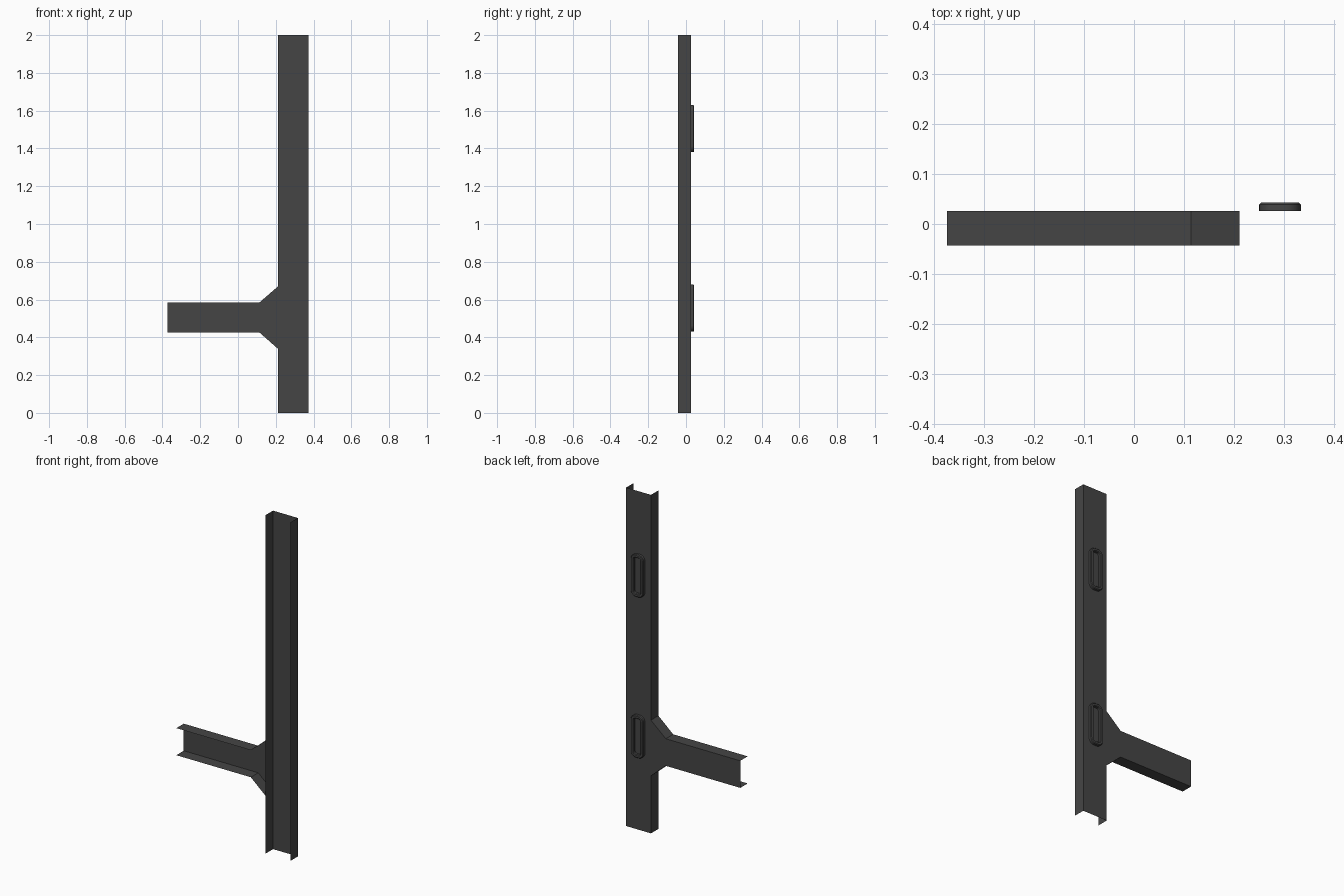
import bpy, bmesh, math

if "Cube" in bpy.data.objects:
    bpy.data.objects.remove(bpy.data.objects["Cube"])

BACK, FRONT = 0.026, -0.043      # web plane and free edge of the flanges
XL, XR = 0.211, 0.373            # post sides

mat = bpy.data.materials.new("dark grey")
mat.diffuse_color = (0.06, 0.06, 0.06, 1)
mat.use_nodes = True
mat.node_tree.nodes["Principled BSDF"].inputs["Base Color"].default_value = mat.diffuse_color


def finish(bm, name):
    me = bpy.data.meshes.new(name)
    bm.to_mesh(me)
    bm.free()
    me.materials.append(mat)
    ob = bpy.data.objects.new(name, me)
    bpy.context.collection.objects.link(ob)
    return ob


def sheet(name, web_polys, flange_lines):
    """Thin folded sheet: back web polygons plus flanges pulled to the front."""
    bm = bmesh.new()
    for poly in web_polys:
        bm.faces.new([bm.verts.new((x, BACK, z)) for x, z in poly])
    for line in flange_lines:
        for (x0, z0), (x1, z1) in zip(line, line[1:]):
            bm.faces.new([bm.verts.new(p) for p in (
                (x0, BACK, z0), (x1, BACK, z1), (x1, FRONT, z1), (x0, FRONT, z0))])
    bmesh.ops.remove_doubles(bm, verts=bm.verts, dist=1e-4)
    return finish(bm, name)


# Channel post and side arm with flared gusset, one folded sheet
AX, GX = -0.373, 0.114
z0, z1, g0, g1 = 0.425, 0.585, 0.34, 0.669
zs = [0, g0, g1, 2]
webs = [[(XR, a), (XL, a), (XL, b), (XR, b)] for a, b in zip(zs, zs[1:])]
webs += [[(XL, g0), (GX, z0), (GX, z1), (XL, g1)],
         [(GX, z0), (AX, z0), (AX, z1), (GX, z1)]]
flanges = [[(x, z) for z in zs] for x in (XL, XR)]
flanges += [[(AX, z1), (GX, z1), (XL, g1)], [(AX, z0), (GX, z0), (XL, g0)]]
sheet("channel_frame", webs, flanges)


def rounded_loop(bm, cx, cz, hw, hh, r, y, n=6):
    out = []
    for q, (sx, sz) in enumerate(((1, 1), (-1, 1), (-1, -1), (1, -1))):
        for i in range(n + 1):
            a = math.pi / 2 * (q + i / n)
            out.append(bm.verts.new((cx + sx * (hw - r) + r * math.cos(a), y,
                                     cz + sz * (hh - r) + r * math.sin(a))))
    return out


# Raised oval rims around the slots on the back
def slot_rim(name, cz):
    bm = bmesh.new()
    profile = [(0, 0.026), (0, 0.039), (0.004, 0.043), (0.015, 0.043),
               (0.019, 0.039), (0.019, 0.0262)]
    loops = [rounded_loop(bm, 0.2915, cz, 0.0415 - d, 0.125 - d,
                          max(0.032 - d, 0.005), y) for d, y in profile]
    for a, b in zip(loops, loops[1:]):
        for i in range(len(a)):
            j = (i + 1) % len(a)
            bm.faces.new((a[i], a[j], b[j], b[i]))
    bmesh.ops.recalc_face_normals(bm, faces=bm.faces)
    # open shell: make the top of the rim face outwards
    if sum(f.normal.y * f.calc_area() for f in bm.faces) < 0:
        bmesh.ops.reverse_faces(bm, faces=bm.faces)
    ob = finish(bm, name)
    bpy.ops.object.select_all(action='DESELECT')
    ob.select_set(True)
    bpy.context.view_layer.objects.active = ob
    bpy.ops.object.shade_smooth_by_angle(angle=math.radians(30))


for name, cz in (("lower_slot_rim", 0.555), ("upper_slot_rim", 1.505)):
    slot_rim(name, cz)
